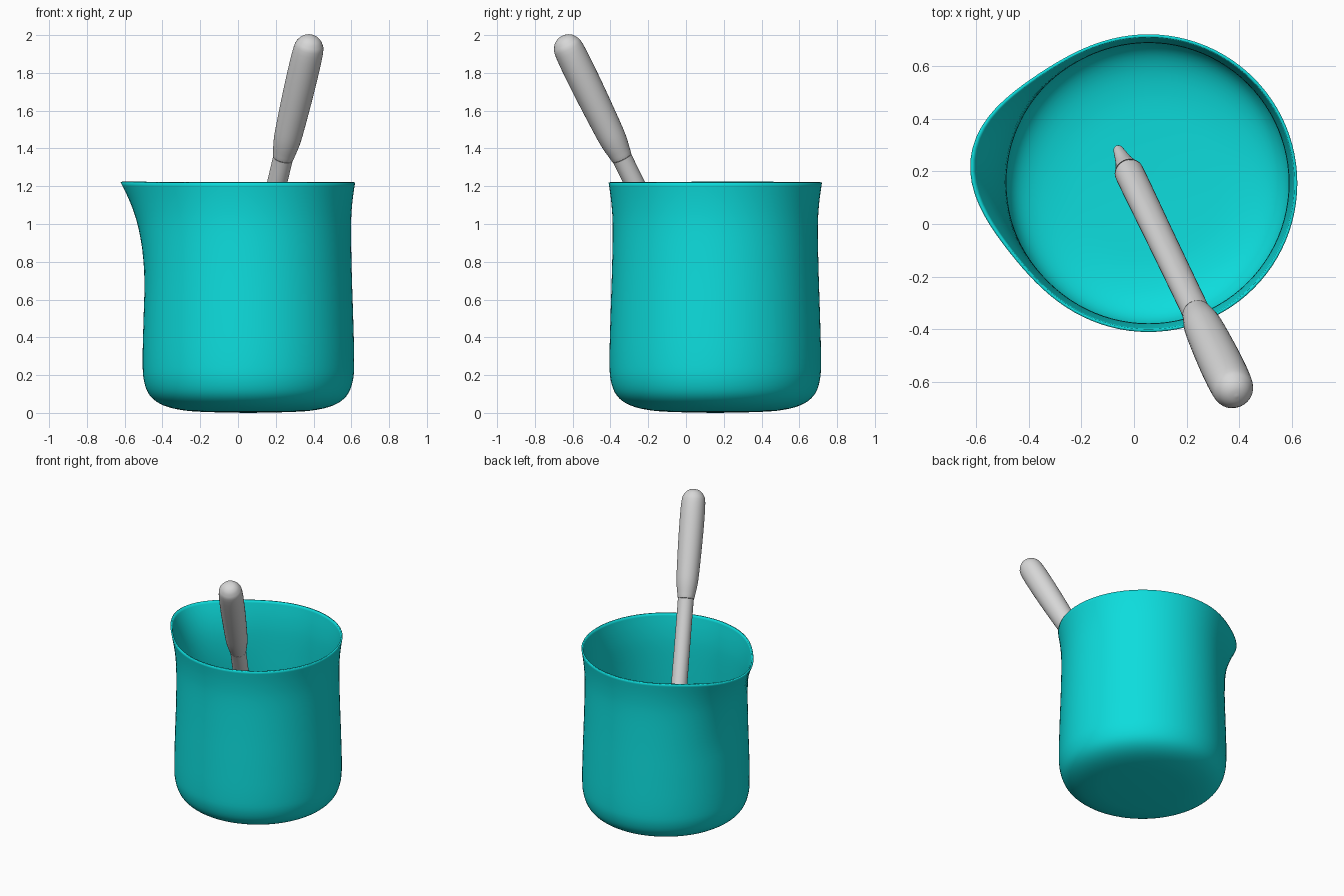
import bpy, bmesh
from math import sin, cos, pi, radians, exp
from mathutils import Vector

cube = bpy.data.objects.get("Cube")
if cube:
    bpy.data.objects.remove(cube, do_unlink=True)


def material(name, rgb):
    mat = bpy.data.materials.new(name)
    mat.use_nodes = True
    mat.diffuse_color = (*rgb, 1)
    mat.node_tree.nodes["Principled BSDF"].inputs["Base Color"].default_value = (*rgb, 1)
    return mat


def smooth_profile(points, steps=4):
    """Rounded path through (radius, height) points."""
    p = [Vector(q) for q in points]
    p = [p[0]] + p + [p[-1]]
    path = []
    for a, b, c, d in zip(p, p[1:], p[2:], p[3:]):
        for i in range(steps):
            t = i / steps
            path.append(0.5 * (2 * b + (c - a) * t + (2 * a - 5 * b + 4 * c - d) * t**2
                               + (3 * b - a - 3 * c + d) * t**3))
    return path + [p[-1]]


def lathe(name, points, segments, mat, cap_top=False, bulge=None):
    """Spin a profile that starts on the axis; bulge(angle, z) adds radius."""
    bm = bmesh.new()
    path = smooth_profile(points)
    base = bm.verts.new((0, 0, path[0].y))
    rings = []
    for r, z in path[1:-1] if cap_top else path[1:]:
        ring = []
        for i in range(segments):
            a = 2 * pi * i / segments
            rr = r + (bulge(a, z) if bulge else 0)
            ring.append(bm.verts.new((rr * cos(a), rr * sin(a), z)))
        rings.append(ring)
    top = bm.verts.new((0, 0, path[-1].y)) if cap_top else None
    for i in range(segments):
        j = (i + 1) % segments
        bm.faces.new((base, rings[0][j], rings[0][i]))
        for lo, hi in zip(rings, rings[1:]):
            bm.faces.new((lo[i], lo[j], hi[j], hi[i]))
        if cap_top:
            bm.faces.new((rings[-1][i], rings[-1][j], top))
    mesh = bpy.data.meshes.new(name)
    bm.to_mesh(mesh)
    bm.free()
    mesh.shade_smooth()
    mesh.materials.append(mat)
    obj = bpy.data.objects.new(name, mesh)
    bpy.context.collection.objects.link(obj)
    return obj


teal = material("teal", (0.004, 0.72, 0.72))
grey = material("light grey", (0.68, 0.68, 0.68))


# Pouring spout: swells outward towards the rim
def spout(angle, z):
    rise = max(0, (z - 0.62) / 0.6) ** 2
    return 0.117 * rise * exp(-((angle - radians(171)) / radians(20)) ** 2 / 2)


# Jug with rounded base and slightly flared rim
jug = lathe("jug", [(0, 0), (0.2, 0.004), (0.34, 0.013), (0.45, 0.04), (0.52, 0.09),
                    (0.553, 0.17), (0.56, 0.28), (0.555, 0.5), (0.547, 0.75),
                    (0.543, 0.98), (0.55, 1.11), (0.565, 1.22)], 96, teal, bulge=spout)
jug.location = (0.055, 0.155, 0)
wall = jug.modifiers.new("thin wall", "SOLIDIFY")
wall.thickness = 0.011
wall.offset = -1

# Leaning stirrer with tapered tip, slim shaft and thick round-ended handle
tip, end = Vector((-0.063, 0.288, 0.07)), Vector((0.39, -0.655, 1.995))
length = (end - tip).length
stirrer = lathe("stirrer", [(0, 0), (0.016, 0.008), (0.022, 0.04), (0.034, 0.13),
                            (0.052, 0.21), (0.056, 0.27), (0.054, 0.8), (0.053, 1.4),
                            (0.056, 1.46), (0.07, 1.55), (0.076, 1.65), (0.082, 1.9),
                            (0.08, length - 0.09), (0.064, length - 0.035),
                            (0.035, length - 0.008), (0, length)], 32, grey, cap_top=True)
stirrer.location = tip
stirrer.rotation_euler = (end - tip).to_track_quat("Z", "Y").to_euler()
